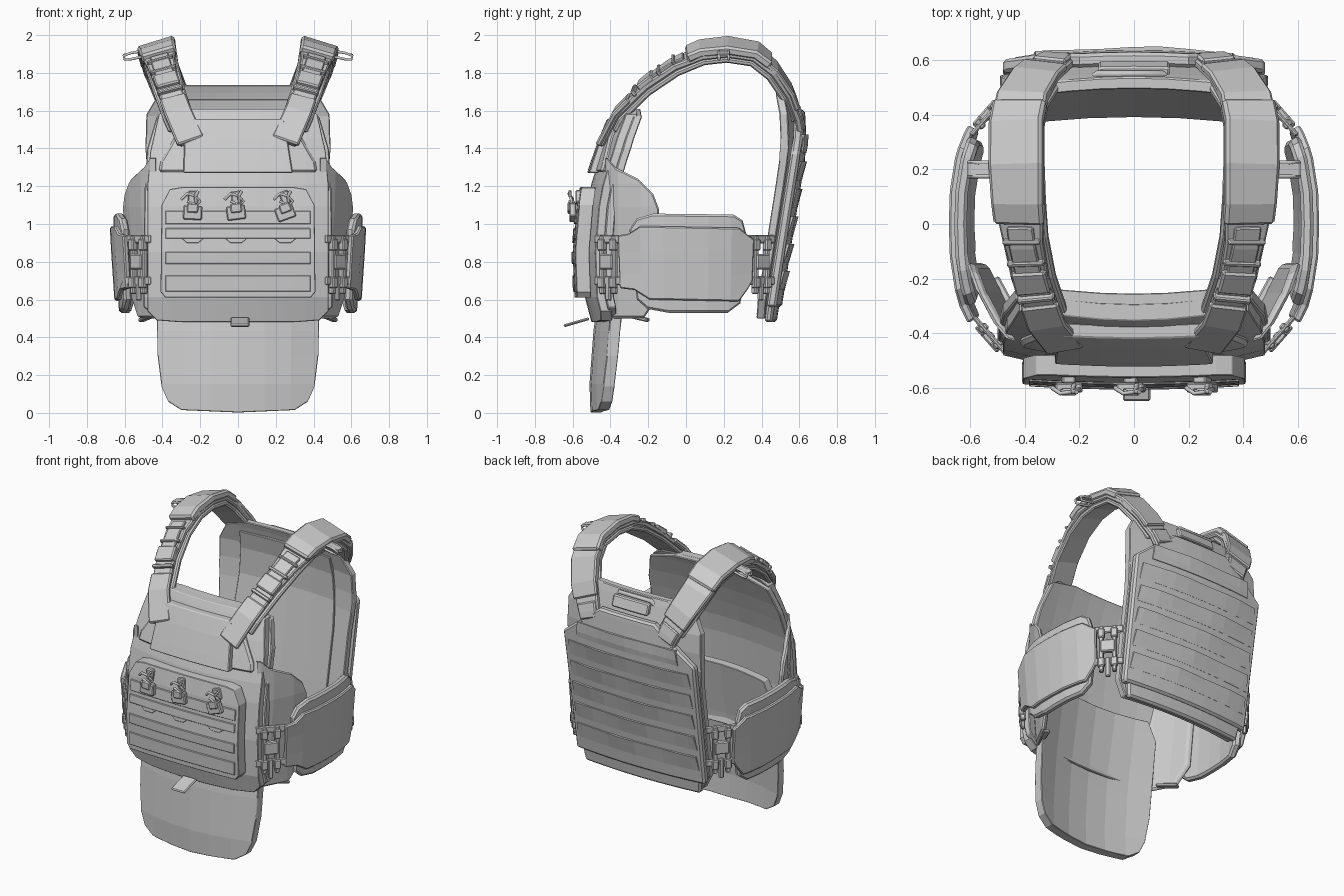
import bpy, bmesh, math
from mathutils import Vector, Matrix

if "Cube" in bpy.data.objects:
    bpy.data.objects.remove(bpy.data.objects["Cube"])

def lerp(table, v):
    if v <= table[0][0]: return table[0][1]
    for (a, p), (b, q) in zip(table, table[1:]):
        if v <= b: return p + (q - p) * (v - a) / (b - a)
    return table[-1][1]

def finish(name, verts, faces, bevel=0.01, mirror=False):
    me = bpy.data.meshes.new(name)
    me.from_pydata([tuple(v) for v in verts], [], faces)
    bm = bmesh.new(); bm.from_mesh(me)
    bmesh.ops.recalc_face_normals(bm, faces=bm.faces)
    bm.to_mesh(me); bm.free()
    ob = bpy.data.objects.new(name, me)
    bpy.context.collection.objects.link(ob)
    if mirror: ob.modifiers.new("mirror", 'MIRROR').use_mirror_merge = False
    if bevel:
        b = ob.modifiers.new("bevel", 'BEVEL')
        b.width = bevel; b.segments = 1; b.limit_method = 'ANGLE'; b.angle_limit = 0.9
    return ob

def sym(pts):
    return pts + [(-x, z) for x, z in reversed(pts) if abs(x) > 1e-6]

def sheet(name, outline, fn, thick, step=0.12, bevel=0.012, mirror=False):
    """Cut a flat outline into a grid, bend it with fn(u, z, depth), close it."""
    bm = bmesh.new()
    bm.faces.new([bm.verts.new((u, 0, z)) for u, z in outline])
    for axis in (0, 2):
        no = Vector((0, 0, 0)); no[axis] = 1
        for i in range(-20, 21):
            bmesh.ops.bisect_plane(bm, geom=bm.verts[:] + bm.edges[:] + bm.faces[:],
                                   plane_co=no * (i * step + 0.013 * (axis > 0)), plane_no=no, dist=1e-4)
    bm.verts.index_update()
    n = len(bm.verts)
    co = [(v.co.x, v.co.z) for v in bm.verts]
    verts = [fn(u, z, 0) for u, z in co] + [fn(u, z, thick) for u, z in co]
    faces = []
    for f in bm.faces:
        ids = [v.index for v in f.verts]
        faces += [ids, [i + n for i in reversed(ids)]]
    for e in bm.edges:
        if e.is_boundary:
            a, b = (v.index for v in e.verts)
            faces.append([a, b, b + n, a + n])
    bm.free()
    return finish(name, verts, faces, bevel, mirror)

def box(name, loc, size, rz=0, rx=0, ry=0, mirror=False, bevel=0.006):
    m = Matrix.Translation(loc) @ Matrix.Rotation(rz, 4, 'Z') @ Matrix.Rotation(rx, 4, 'X') @ Matrix.Rotation(ry, 4, 'Y')
    c = [m @ Vector((size[0] * x / 2, size[1] * y / 2, size[2] * z / 2))
         for x in (-1, 1) for y in (-1, 1) for z in (-1, 1)]
    f = [(0, 1, 3, 2), (4, 6, 7, 5), (0, 4, 5, 1), (2, 3, 7, 6), (0, 2, 6, 4), (1, 5, 7, 3)]
    return finish(name, c, f, bevel, mirror)

def cord(name, pts, r, mirror=False):
    cu = bpy.data.curves.new(name, 'CURVE'); cu.dimensions = '3D'
    cu.bevel_depth = r; cu.bevel_resolution = 1; cu.use_fill_caps = True
    sp = cu.splines.new('POLY'); sp.points.add(len(pts) - 1)
    for p, c in zip(sp.points, pts): p.co = (*c, 1)
    ob = bpy.data.objects.new(name, cu)
    bpy.context.collection.objects.link(ob)
    if mirror: ob.modifiers.new("mirror", 'MIRROR')

# Surface maps for the front, the back and the sides
F = [(0, -0.515), (0.48, -0.5), (0.6, -0.535), (0.85, -0.545), (1.15, -0.52), (1.3, -0.475), (1.5, -0.405), (1.68, -0.32)]
G = [(0, -0.505), (0.1, -0.515), (0.5, -0.485), (0.95, -0.405)]
B = [(0.48, 0.495), (0.9, 0.56), (1.4, 0.64), (1.6, 0.63), (1.76, 0.575)]
def front(off, k=0.28, prof=F):
    return lambda u, z, t: (u, lerp(prof, z) + k * u * u - off + t, z)
def back(off, k=-0.14):
    return lambda u, z, t: (u, lerp(B, z) + k * u * u + off - t, z)
def side(off):
    def fn(y, z, t):
        s = 1 - 0.1 * max(0, 0.95 - z) + (off - t) / 0.66
        x = 0.67 * (1 - (abs(y) / 0.62) ** 2.6) ** (1 / 2.6)
        return (x * s, y * s, z)
    return fn
W = [(-0.44, 0.45), (-0.36, 0.515), (-0.25, 0.575), (-0.14, 0.615)]
def wing(y, z, t):
    return (lerp(W, y) - 0.09 * max(0, 1.1 - z) - t, y - t * 0.3, z)

# Front carrier layers
sheet("front_panel", sym([(0.3, 0.48), (0.43, 0.49), (0.48, 0.54), (0.48, 1.2), (0.465, 1.38), (0.42, 1.58), (0.36, 1.61), (0, 1.61)]), front(0), 0.06)
sheet("front_inner_pad", sym([(0.42, 0.5), (0.5, 0.56), (0.495, 1.2), (0.48, 1.4), (0.43, 1.57), (0.25, 1.61)]), front(-0.055, 0.22), 0.045)
sheet("side_wing", [(-0.42, 0.5), (-0.42, 1.36), (-0.37, 1.3), (-0.25, 1.24), (-0.17, 1.16), (-0.14, 1.08), (-0.14, 0.62), (-0.22, 0.5)], wing, 0.04, mirror=True)
sheet("groin_flap", sym([(0.36, 0.92), (0.42, 0.8), (0.43, 0.5), (0.425, 0.3), (0.405, 0.14), (0.37, 0.06), (0.3, 0.015), (0, 0.002)]), front(0, 0.45, G), 0.06, 0.14, 0.02)

# Chest pouch with sloping side flaps
sheet("chest_pouch_base", sym([(0.42, 1.275), (0.41, 1.33), (0.29, 1.54)]), front(0.02), 0.04)
sheet("chest_pouch", [(-0.29, 1.27), (0.29, 1.27), (0.245, 1.555), (-0.28, 1.555)], front(0.04, 0.12), 0.05)

# Magazine pouch panel with webbing
sheet("magazine_panel", sym([(0.385, 0.61), (0.41, 0.64), (0.405, 1.1), (0.36, 1.185), (0.3, 1.195)]), front(0.055, 0.08), 0.075, bevel=0.02)
for i, (z, h) in enumerate([(1.035, 0.07), (0.95, 0.055), (0.82, 0.065), (0.685, 0.085)]):
    sheet("front_webbing_%d" % i, sym([(0.385, z - h / 2), (0.385, z + h / 2)]), front(0.062, 0.08), 0.03, 0.1, 0.003)
for x, a in ((-0.24, 0.05), (-0.01, -0.12), (0.25, -0.35)):
    y = -0.59
    box("pouch_buckle", (x, y - 0.01, 1.06), (0.1, 0.035, 0.075), ry=a)
    box("buckle_latch", (x, y - 0.025, 1.085), (0.06, 0.025, 0.05), ry=a)
    cord("pull_loop", [(x - 0.06, y - 0.01, 1.13), (x - 0.03, y - 0.03, 1.16), (x + 0.01, y - 0.025, 1.15),
                       (x + 0.04, y - 0.015, 1.12), (x + 0.02, y - 0.025, 1.1), (x - 0.03, y - 0.025, 1.12)], 0.008)
    cord("pull_cord", [(x + 0.02, y, 1.1), (x + 0.015, y - 0.025, 1.15), (x + 0.03, y - 0.025, 1.175)], 0.009)
    box("strap_end", (x, y + 0.02, 1.14), (0.05, 0.03, 0.07), ry=a)
    sheet("pouch_half_moon", [(x - 0.06, 0.925), (x - 0.03, 0.9), (x + 0.03, 0.9), (x + 0.06, 0.925)], front(0.062, 0.08), 0.02, bevel=0.002)
box("front_pull_tab", (0.01, -0.58, 0.48), (0.1, 0.14, 0.015), rx=0.28)
box("lower_strap_end", (0.48, -0.26, 0.505), (0.04, 0.14, 0.02), rz=-0.5, rx=-0.2, mirror=True)

# Back carrier layers
sheet("back_panel", sym([(0.47, 0.56), (0.48, 1.38), (0.2, 1.605)]), back(0), 0.05)
sheet("back_hem", sym([(0.42, 0.48), (0.44, 0.6)]), back(-0.015), 0.04)
sheet("back_inner_pad", sym([(0.42, 0.5), (0.47, 0.6), (0.475, 1.2), (0.49, 1.4), (0.485, 1.58), (0.42, 1.69), (0.28, 1.735)]), back(-0.045, -0.2), 0.045)
sheet("back_soft_pad", sym([(0.35, 0.52), (0.36, 1.2), (0.33, 1.66)]), back(-0.085, -0.15), 0.025, 0.17)
for i in range(6):
    z = 0.72 + i * 0.145
    w = 0.445 if i < 5 else 0.37
    def ripple(u, zz, t, z=z):
        bulge = 0.014 * (0.7 + 0.3 * math.sin(u * 14 + z * 9)) * (zz - z + 0.07) / 0.1
        return back(0.001 + bulge)(u, zz, t)
    sheet("back_webbing_%d" % i, sym([(w, z - 0.07), (w - 0.01, z + 0.03)]), ripple, 0.025, 0.1, 0)
sheet("back_label_patch", sym([(0.13, 1.63), (0.13, 1.7)]), back(-0.02), 0.04)
cord("drag_handle", [(-0.16, 0.53, 1.67), (-0.13, 0.55, 1.715), (0.1, 0.55, 1.715), (0.13, 0.53, 1.67)], 0.014)

# Cummerbund: padded core and outer sleeve
sheet("cummerbund_pad", [(-0.28, 0.6), (-0.22, 0.55), (-0.1, 0.53), (0.24, 0.53), (0.31, 0.58), (0.33, 0.7), (0.33, 0.95), (0.31, 1.02), (0.26, 1.05),
                         (-0.18, 1.055), (-0.27, 1.03), (-0.31, 0.97)], side(-0.012), 0.045, mirror=True)
sheet("cummerbund_sleeve", [(-0.36, 0.66), (-0.28, 0.65), (-0.2, 0.6), (0.29, 0.59), (0.34, 0.66), (0.36, 0.7), (0.36, 0.92), (0.33, 0.94),
                            (0.28, 0.98), (-0.24, 0.99), (-0.3, 0.95), (-0.36, 0.94)], side(0.008), 0.03, mirror=True)

# Quick release side buckles
for tag, x, y, a in (("front", 0.525, -0.41, 0.85), ("rear", 0.535, 0.395, -0.85)):
    d = Vector((math.cos(a), math.sin(a), 0)); o = Vector((x, y, 0)); nrm = Vector((d.y, -d.x, 0)) * (1 if y < 0 else -1)
    for s in (-0.04, 0.04):
        p = o + d * s
        box(tag + "_buckle_rail", (p.x, p.y, 0.785), (0.028, 0.035, 0.31), a, mirror=True)
        for z in (0.69, 0.89):
            q = p + nrm * 0.008
            box(tag + "_buckle_clamp", (q.x, q.y, z), (0.042, 0.035, 0.06), a, mirror=True)
    q = o + nrm * 0.008
    box(tag + "_buckle_core", (q.x, q.y, 0.8), (0.09, 0.035, 0.08), a, mirror=True)
    box(tag + "_buckle_tab", (o.x, o.y, 0.66), (0.03, 0.025, 0.13), a, mirror=True)
    for z in (0.7, 0.92):
        box(tag + "_buckle_webbing", (o.x, o.y, z), (0.19, 0.018, 0.045), a, mirror=True)

# Shoulder straps along one shared path
S = [(0.25, -0.46, 1.44), (0.32, -0.375, 1.6), (0.375, -0.225, 1.75), (0.41, -0.07, 1.86), (0.425, 0.08, 1.925), (0.43, 0.22, 1.94),
     (0.43, 0.37, 1.915), (0.41, 0.475, 1.83), (0.36, 0.555, 1.71), (0.3, 0.605, 1.58), (0.27, 0.62, 1.5)]
def at(p):
    i = min(int(p), len(S) - 2)
    return Vector(S[i]).lerp(Vector(S[i + 1]), p - i)
def ribbon(name, ps, width, lift, thick, bevel=0.008):
    verts, faces = [], []
    for p in ps:
        c = at(p)
        tan = (at(min(p + 0.5, 10)) - at(max(p - 0.5, 0))).normalized()
        tilt = 0.3 * max(0, min(1, (c.z - 1.5) / 0.4))
        sd = Vector((math.cos(tilt), 0, -math.sin(tilt)))
        sd = (sd - tan * sd.dot(tan)).normalized()
        up = sd.cross(tan)
        w = lerp(width, p) / 2
        verts += [c + sd * a * w + up * h for a, h in ((-1, lift), (1, lift), (1, lift - thick), (-1, lift - thick))]
    for i in range(len(ps) - 1):
        for j in range(4):
            k = (j + 1) % 4
            faces.append([i * 4 + j, i * 4 + k, i * 4 + 4 + k, i * 4 + 4 + j])
    m = len(verts) - 4
    faces += [[0, 1, 2, 3], [m + 3, m + 2, m + 1, m]]
    finish(name, verts, faces, bevel, True)

ribbon("shoulder_strap", range(11), [(0, 0.12), (2, 0.13), (3, 0.15), (4, 0.19), (7, 0.19), (9, 0.15), (10, 0.14)], 0, 0.035)
ribbon("shoulder_lining", [0.6, 1, 2, 3, 4, 5, 6, 7, 8, 9], [(1, 0.16), (4, 0.18), (8, 0.18), (9, 0.16)], -0.035, 0.03)
ribbon("shoulder_pad", [3.5, 4, 5, 6, 6.7], [(3.5, 0.19), (5, 0.205), (7, 0.2)], 0.03, 0.05, 0.012)
ribbon("rear_shoulder_sleeve", [6.5, 7, 8, 8.6], [(6, 0.2), (9, 0.17)], 0.014, 0.03)
ribbon("strap_anchor", [0.0, 1, 1.5], [(0, 0.15), (2, 0.14)], 0.01, 0.03)
ribbon("rear_strap_anchor", [8.8, 9.3, 9.8], [(8, 0.14), (10, 0.12)], 0.014, 0.03)
ribbon("strap_buckle_body", [1.85, 2.35], [(0, 0.13)], 0.022, 0.04)
for p in (1.65, 2.5, 3.0):
    ribbon("strap_buckle_bar", [p, p + 0.1], [(0, 0.14)], 0.02, 0.035, 0.005)
ribbon("strap_tail", [2.3, 2.9, 3.4], [(0, 0.1)], 0.014, 0.03, 0.005)

# Loops on the outside of the shoulder pads
for y in (0.175, 0.225):
    cord("shoulder_loop", [(0.51, y, 1.915), (0.57, y, 1.905), (0.605, y, 1.89), (0.6, y, 1.87), (0.57, y, 1.872), (0.51, y, 1.885)], 0.008, mirror=True)
box("shoulder_loop_web", (0.56, 0.2, 1.905), (0.1, 0.05, 0.01), ry=0.2, mirror=True, bevel=0.003)
